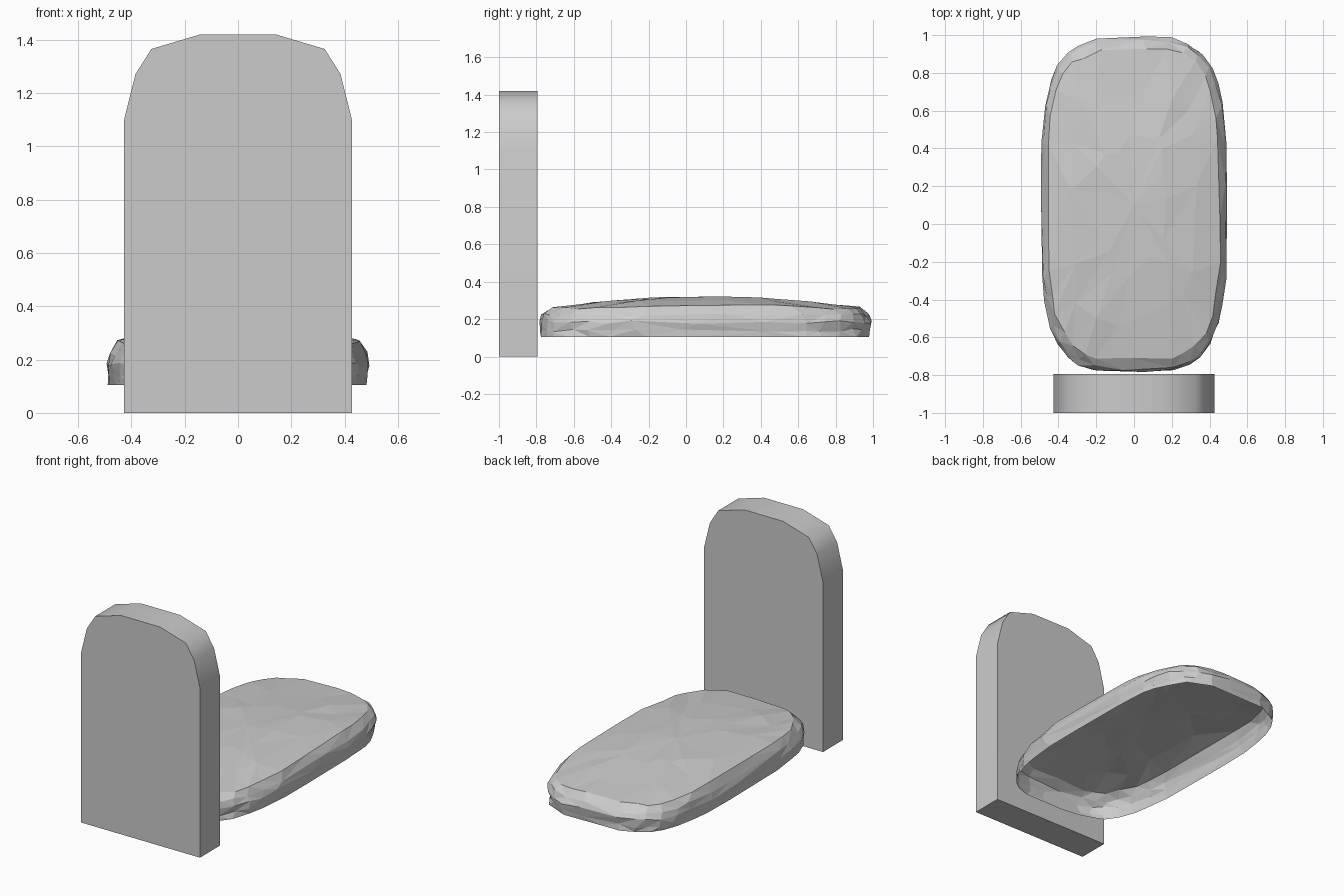
import bpy, bmesh, math, random

if "Cube" in bpy.data.objects:
    bpy.data.objects.remove(bpy.data.objects["Cube"])

random.seed(4)


def finish(bm, name):
    bmesh.ops.recalc_face_normals(bm, faces=bm.faces)
    mesh = bpy.data.meshes.new(name)
    bm.to_mesh(mesh)
    bm.free()
    obj = bpy.data.objects.new(name, mesh)
    bpy.context.collection.objects.link(obj)
    return obj


# Headstone: arched slab, mirrored half profile extruded in depth
half = [(0.427, 0), (0.427, 1.10), (0.385, 1.27), (0.325, 1.365), (0.14, 1.42)]
profile = half + [(-x, z) for x, z in reversed(half)]
bm = bmesh.new()
face = bm.faces.new([bm.verts.new((x, -1.0, z)) for x, z in profile])
ext = bmesh.ops.extrude_face_region(bm, geom=[face], use_keep_orig=True)
for g in ext["geom"]:
    if isinstance(g, bmesh.types.BMVert):
        g.co.y = -0.795
stone = finish(bm, "headstone")
bpy.context.view_layer.objects.active = stone
stone.select_set(True)
bpy.ops.object.shade_smooth_by_angle(angle=math.radians(45))

# Earth mound: rough superelliptic rings, open underneath
SIDES, POWER = 32, 3.6
CENTRE_Y, HALF_X, HALF_Y = 0.103, 0.495, 0.893


def ring_point(angle, scale):
    c, s = math.cos(angle), math.sin(angle)
    x = math.copysign(abs(c) ** (2 / POWER), c)
    y = math.copysign(abs(s) ** (2 / POWER), s)
    return x * scale, y * scale


def dome(u, v):
    return 0.318 - 0.05 * abs(u) ** 2.5 - 0.065 * abs(v) ** 2.2


# (scale, height or None for dome surface, side jitter, height jitter)
rings = [(0.985, 0.105, 0.012, 0), (0.985, 0.14, 0.012, 0.008),
         (0.995, 0.185, 0.008, 0.01), (0.975, 0.22, 0.01, 0.01),
         (0.92, None, 0.015, 0.005), (0.68, None, 0.06, 0.006),
         (0.36, None, 0.07, 0.006)]
bm = bmesh.new()
loops = []
for scale, height, side, rise in rings:
    n = SIDES if scale > 0.7 else SIDES // 2
    loop = []
    for i in range(n):
        a = 2 * math.pi * (i + random.uniform(-0.2, 0.2)) / n
        u, v = ring_point(a, scale + random.uniform(-side, side))
        z = dome(u, v) if height is None else height
        z += random.uniform(-rise, rise)
        loop.append(bm.verts.new((u * HALF_X, CENTRE_Y + v * HALF_Y, z)))
    loops.append(loop)
for low, high in zip(loops, loops[1:]):
    n, m = len(low), len(high)
    for i in range(m):
        j = (i + 1) % m
        if n == m:
            bm.faces.new((low[i], low[j], high[j], high[i]))
        else:
            a, b, c = low[2 * i], low[2 * i + 1], low[(2 * i + 2) % n]
            bm.faces.new((a, b, high[i]))
            bm.faces.new((b, high[j], high[i]))
            bm.faces.new((b, c, high[j]))
crown = bm.verts.new((0, CENTRE_Y, 0.32))
top = loops[-1]
for i in range(len(top)):
    bm.faces.new((top[i], top[(i + 1) % len(top)], crown))
bmesh.ops.triangulate(bm, faces=bm.faces)
mound = finish(bm, "earth_mound")
# Normals face outward on the open shell
if max(mound.data.polygons, key=lambda p: p.center.z).normal.z < 0:
    mound.data.flip_normals()
